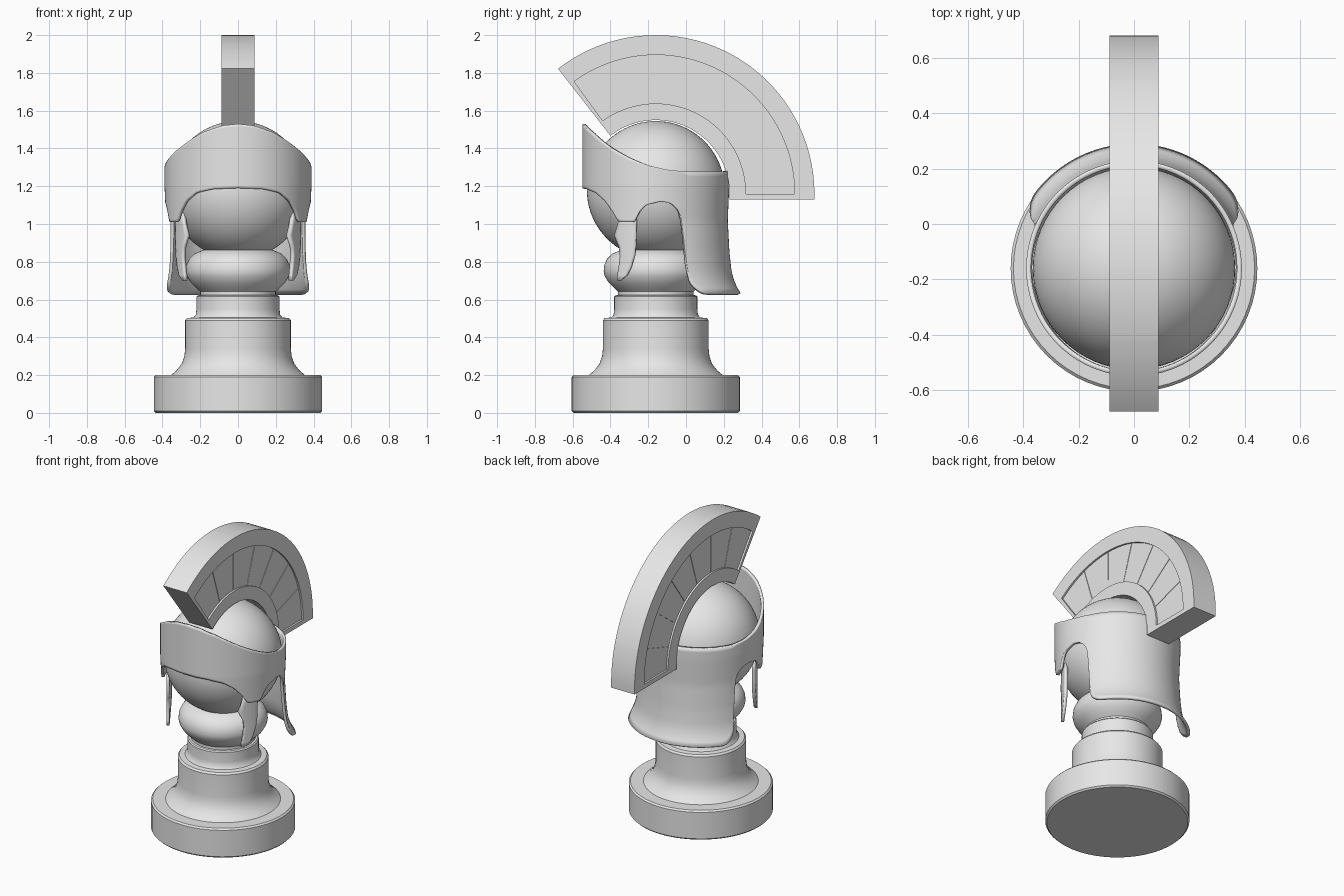
import bpy, bmesh
from math import sin, cos, radians, sqrt

if "Cube" in bpy.data.objects:
    bpy.data.objects.remove(bpy.data.objects["Cube"])

AXIS_Y = -0.16          # the pedestal and head share this vertical axis
HEAD_Z = 1.18
CREST_Z = 1.16

grey = bpy.data.materials.new("light_grey")
grey.use_nodes = True
grey.diffuse_color = (0.8, 0.8, 0.8, 1)
grey.node_tree.nodes["Principled BSDF"].inputs["Base Color"].default_value = (0.8, 0.8, 0.8, 1)


def finish(obj, angle=35):
    """Give the part its colour and smooth shading with sharp edges."""
    obj.data.materials.append(grey)
    bpy.ops.object.select_all(action='DESELECT')
    obj.select_set(True)
    bpy.context.view_layer.objects.active = obj
    bpy.ops.object.shade_smooth_by_angle(angle=radians(angle))
    return obj


def from_bmesh(name, bm):
    bmesh.ops.recalc_face_normals(bm, faces=bm.faces)
    mesh = bpy.data.meshes.new(name)
    bm.to_mesh(mesh)
    bm.free()
    obj = bpy.data.objects.new(name, mesh)
    bpy.context.collection.objects.link(obj)
    return obj


def sheet(name, columns, thickness, closed=False):
    """Skin a grid of points and thicken it."""
    bm = bmesh.new()
    grid = [[bm.verts.new(p) for p in col] for col in columns]
    pairs = list(zip(grid, grid[1:] + grid[:1])) if closed else list(zip(grid, grid[1:]))
    for a, b in pairs:
        for k in range(len(a) - 1):
            bm.faces.new((a[k], b[k], b[k + 1], a[k + 1]))
    obj = from_bmesh(name, bm)
    solid = obj.modifiers.new("thickness", 'SOLIDIFY')
    solid.thickness = thickness
    solid.offset = 0
    return finish(obj)


def lerp(keys, t):
    """Read a value from a list of (position, value) keys."""
    for (a, va), (b, vb) in zip(keys, keys[1:]):
        if t <= b:
            return va + (vb - va) * max(0, (t - a) / (b - a))
    return keys[-1][1]


def soft(keys, t):
    return sum(lerp(keys, min(180, abs(t + d))) for d in (-1.5, 0, 1.5)) / 3


# Turned pedestal with the rounded collar
profile = [(0, 0), (.435, 0), (.445, .01), (.445, .19), (.435, .2), (.355, .2),
           (.325, .225), (.298, .26), (.284, .3), (.28, .34), (.28, .49), (.27, .502),
           (.235, .505), (.223, .52), (.22, .55), (.22, .615), (.213, .622), (.2, .624),
           (.2, .642), (.222, .662), (.25, .69), (.27, .724), (.276, .75), (.272, .785),
           (.258, .815), (.232, .842), (.19, .86), (.16, .87), (0, .87)]
bm = bmesh.new()
ring = [bm.verts.new((r, AXIS_Y, z)) for r, z in profile]
edges = [bm.edges.new(e) for e in zip(ring, ring[1:])]
bmesh.ops.spin(bm, geom=ring + edges, cent=(0, AXIS_Y, 0), axis=(0, 0, 1),
               angle=radians(360), steps=64, use_duplicate=False)
bmesh.ops.remove_doubles(bm, verts=bm.verts, dist=0.0005)
finish(from_bmesh("pedestal", bm))

# Round head
bpy.ops.mesh.primitive_uv_sphere_add(segments=64, ring_count=40, radius=.365,
                                     location=(0, AXIS_Y, HEAD_Z))
head = bpy.context.object
head.name = "head"
finish(head)

# Helmet shell: heights of both rims by angle from the front, radius by height
top_rim = [(0, 1.53), (12, 1.522), (29, 1.485), (52, 1.405), (69, 1.35), (84, 1.31),
           (99, 1.287), (114, 1.277), (180, 1.28)]
low_rim = [(0, 1.19), (20, 1.185), (35, 1.165), (46, 1.12), (54, 1.06), (58, 1.015),
           (60, 1.01), (73, 1.01), (76, 1.06), (82, 1.1), (94, 1.12), (102, 1.11),
           (109, 1.07), (112, 1.0), (113, .88), (114, .74), (117, .675), (123, .637),
           (127, .63), (180, .63)]
radius = [(.63, .442), (.66, .423), (.7, .405), (.75, .392), (.85, .381), (1.02, .372),
          (1.2, .38), (1.53, .38)]
ROWS = 24
shell = []
for deg in range(-180, 180):
    low, top = soft(low_rim, abs(deg)), soft(top_rim, abs(deg))
    col = []
    for k in range(ROWS + 1):
        z = low + (top - low) * k / ROWS
        r = lerp(radius, z)
        col.append((r * sin(radians(deg)), AXIS_Y - r * cos(radians(deg)), z))
    shell.append(col)
sheet("helmet_shell", shell, .018, closed=True)

# Cheek guards: height, front edge and back edge, wrapped round the face
guard = [(1.06, -.345, -.262), (1.0, -.356, -.262), (.94, -.375, -.262),
         (.88, -.35, -.265), (.83, -.345, -.272), (.77, -.352, -.29),
         (.73, -.358, -.31), (.7, -.36, -.346)]
for side, name in ((1, "left_cheek_guard"), (-1, "right_cheek_guard")):
    columns = []
    for k in range(7):
        ys = [(f + (b - f) * k / 6, z) for z, f, b in guard]
        columns.append([(side * sqrt(.34 ** 2 - (y - AXIS_Y) ** 2), y, z) for y, z in ys])
    sheet(name, columns, .02)

# Crest: a fan-shaped slab with a recessed, seamed panel on each side
HALF, SEGMENTS, STEPS, SEAM = .088, 7, 5, .35
radii = [.39, .478, .735, .84]
angles, kinds = [-2], ["rim"]
span = 126 / SEGMENTS
for s in range(SEGMENTS):
    start = s * span
    end = start + span - (SEAM if s < SEGMENTS - 1 else 0)
    for k in range(STEPS):
        angles.append(start + (end - start) * k / STEPS)
        kinds.append("panel")
    if s < SEGMENTS - 1:
        angles.append(end)
        kinds.append("seam")
angles += [126, 128]
kinds.append("rim")


def crest_point(x, a, r):
    z = 1.13 if a < 0 else CREST_Z + r * sin(radians(a))
    return (x, AXIS_Y + r * cos(radians(a)), z)


bm = bmesh.new()
grids = [[[bm.verts.new(crest_point(x, a, r)) for r in radii] for a in angles]
         for x in (-HALF, HALF)]
recess, seams = {-1: [], 1: []}, {-1: [], 1: []}
for side, g in zip((-1, 1), grids):
    for i, kind in enumerate(kinds):
        for j in range(3):
            face = bm.faces.new((g[i][j], g[i + 1][j], g[i + 1][j + 1], g[i][j + 1]))
            if j == 1 and kind != "rim":
                recess[side].append(face)
                if kind == "seam":
                    seams[side].append(face)
a, b = grids
for i in range(len(kinds)):
    for j in (0, 3):
        bm.faces.new((a[i][j], a[i + 1][j], b[i + 1][j], b[i][j]))
for i in (0, -1):
    for j in range(3):
        bm.faces.new((a[i][j], a[i][j + 1], b[i][j + 1], b[i][j]))
bmesh.ops.recalc_face_normals(bm, faces=bm.faces)


def sink(faces, side, depth):
    made = bmesh.ops.extrude_face_region(bm, geom=faces)["geom"]
    bmesh.ops.delete(bm, geom=[f for f in faces if f.is_valid], context='FACES')
    verts = [v for v in made if isinstance(v, bmesh.types.BMVert)]
    bmesh.ops.translate(bm, verts=verts, vec=(-side * depth, 0, 0))


for side in (-1, 1):
    sink(recess[side], side, .012)
    # The seam cells are narrow, so find them again by their area
    narrow = [f for f in bm.faces if abs(f.normal.x) > .9
              and abs(f.calc_center_median().x - side * (HALF - .012)) < .001
              and f.calc_area() < .002]
    sink(narrow, side, .004)
finish(from_bmesh("crest", bm), 30)
